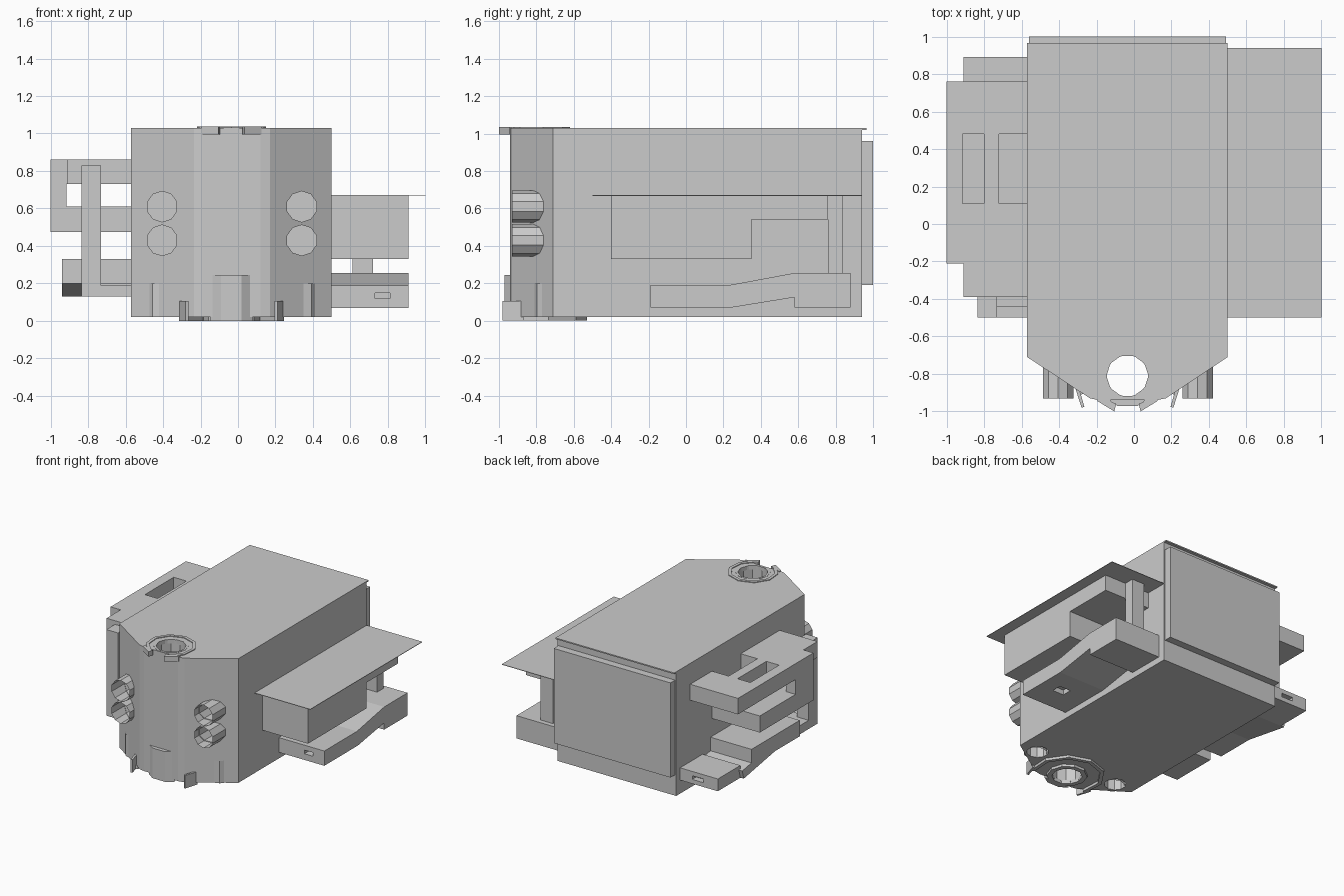
import bpy, bmesh, math
from mathutils import Matrix, Vector

if "Cube" in bpy.data.objects:
    bpy.data.objects.remove(bpy.data.objects["Cube"])

CX, CY = -0.035, -0.81   # axis of the vertical bore


def make(name, bm):
    bmesh.ops.recalc_face_normals(bm, faces=bm.faces)
    me = bpy.data.meshes.new(name)
    bm.to_mesh(me)
    bm.free()
    ob = bpy.data.objects.new(name, me)
    bpy.context.collection.objects.link(ob)
    return ob


def prism(name, pts, lo, hi, axis='Z'):
    """Extrude an outline: (x, y) along Z or (y, z) along X."""
    bm = bmesh.new()
    place = (lambda p, t: (p[0], p[1], t)) if axis == 'Z' else (lambda p, t: (t, p[0], p[1]))
    a = [bm.verts.new(place(p, lo)) for p in pts]
    b = [bm.verts.new(place(p, hi)) for p in pts]
    bm.faces.new(a)
    bm.faces.new(b)
    for i in range(len(pts)):
        j = (i + 1) % len(pts)
        bm.faces.new((a[i], a[j], b[j], b[i]))
    return make(name, bm)


def box(name, x0, x1, y0, y1, z0, z1):
    return prism(name, [(x0, y0), (x1, y0), (x1, y1), (x0, y1)], z0, z1)


def tube(name, start, end, r, caps=False, sides=10):
    bm = bmesh.new()
    s, e = Vector(start), Vector(end)
    rot = (e - s).to_track_quat('Z', 'Y').to_matrix().to_4x4()
    bmesh.ops.create_cone(bm, cap_ends=caps, segments=sides, radius1=r, radius2=r,
                          depth=(e - s).length, matrix=Matrix.Translation((s + e) / 2) @ rot)
    return make(name, bm)


def cut(target, cutters):
    bpy.context.view_layer.objects.active = target
    for c in cutters:
        m = target.modifiers.new('cut', 'BOOLEAN')
        m.operation, m.solver, m.object = 'DIFFERENCE', 'EXACT', c
        bpy.ops.object.modifier_apply(modifier=m.name)
        bpy.data.objects.remove(c)


def arc(name, r0, r1, a0, a1, n, z0, z1):
    """Faceted ring segment around the bore."""
    ang = [math.radians(a0 + (a1 - a0) * i / n) for i in range(n + 1)]
    pts = [(CX + r1 * math.cos(t), CY + r1 * math.sin(t)) for t in ang]
    pts += [(CX + r0 * math.cos(t), CY + r0 * math.sin(t)) for t in reversed(ang)]
    return prism(name, pts, z0, z1)


# Main hull with a tapered nose, pierced by the bore and tube mouths
nose = [(0.5, -0.71), (0.17, -0.93), (0.12, -0.94), (-0.19, -0.94), (-0.235, -0.93), (-0.57, -0.71)]
hull = prism("hull", nose + [(-0.57, 0.94), (0.5, 0.94)], 0.02, 1.02)
roof = prism("roof", nose + [(-0.57, 0.965), (0.5, 0.965)], 1.02, 1.03)
cut(roof, [tube("c", (CX, CY, 0.9), (CX, CY, 1.2), 0.115, True)])
cutters = [tube("c", (CX, CY, -0.2), (CX, CY, 1.2), 0.115, True)]
for x in (-0.405, 0.34):
    for z in (0.61, 0.43):
        cutters.append(tube("c", (x, -1.1, z), (x, -0.70, z), 0.082, True))
        tube("front_tube", (x, -0.93, z), (x, -0.70, z), 0.086)
    cutters.append(tube("c", (x, -0.70, -0.1), (x, -0.70, 0.2), 0.082, True))
    tube("bottom_tube", (x, -0.725, 0.02), (x, -0.725, 0.2), 0.088)
cut(hull, cutters)
box("back_panel", -0.56, 0.49, 0.93, 1.0, 0.19, 0.96)

# Collars, clips and fins around the bore
arc("top_collar", 0.112, 0.13, 0, 360, 10, 1.0, 1.032)
arc("top_ring", 0.165, 0.19, -62, 242, 8, 0.995, 1.036)
arc("bottom_collar", 0.112, 0.15, 0, 360, 10, 0.0, 0.03)
arc("bottom_ring", 0.25, 0.28, -22, 202, 6, 0.0, 0.03)
prism("nose_spout", [(-0.15, -0.93), (-0.09, -0.97), (0.02, -0.97), (0.08, -0.93)], 0.0, 0.245)
for s in (-1, 1):
    prism("top_clip", [(CX + s * a, b) for a, b in
                       ((0.06, -0.96), (0.07, -1.0), (0.16, -0.945), (0.16, -0.92))], 0.995, 1.036)
    prism("bottom_fin", [(CX + s * a, b) for a, b in
                         ((0.23, -0.975), (0.245, -0.98), (0.28, -0.87), (0.26, -0.87))], 0.0, 0.105)

# Right side: thin shelf, stepped block, post and bent arm
box("right_shelf", 0.5, 1.0, -0.5, 0.94, 0.668, 0.672)
prism("right_block", [(-0.4, 0.33), (0.35, 0.33), (0.35, 0.54), (0.76, 0.54), (0.76, 0.668), (-0.4, 0.668)],
      0.49, 0.91, 'X')
box("right_post", 0.61, 0.72, 0.76, 0.84, 0.24, 0.668)
arm = prism("right_arm", [(-0.19, 0.07), (0.24, 0.07), (0.58, 0.125), (0.58, 0.07), (0.88, 0.07),
                          (0.88, 0.255), (0.58, 0.255), (0.23, 0.19), (-0.19, 0.19)], 0.49, 0.91, 'X')
cut(arm, [box("c", 0.73, 0.81, -0.3, -0.13, 0.12, 0.15),
          box("c", 0.68, 0.78, 0.0, 0.08, 0.0, 0.11)])

# Left side: slotted upper slab, middle block and upright between them
slab = prism("left_upper_slab", [(-0.56, -0.39), (-0.91, -0.39), (-0.91, -0.21), (-1, -0.21),
                                 (-1, 0.76), (-0.56, 0.76)], 0.73, 0.86)
cut(slab, [box("c", -0.915, -0.80, 0.11, 0.48, 0.6, 1),
           box("c", -0.72, -0.57, 0.11, 0.48, 0.6, 1)])
box("left_middle_block", -1.0, -0.56, -0.21, 0.48, 0.475, 0.61)
box("left_upright", -1.0, -0.915, -0.21, 0.02, 0.61, 0.73)

# Left side: front post, foot and lower arm
box("left_post", -0.835, -0.73, -0.5, -0.385, 0.13, 0.83)
box("left_foot", -0.73, -0.56, -0.5, -0.44, 0.13, 0.19)
box("left_foot_arm", -0.835, -0.56, -0.44, -0.12, 0.13, 0.2)
prism("left_lower_arm", [(-0.12, 0.2), (0.2, 0.2), (0.6, 0.13), (0.62, 0.2), (0.5, 0.22), (0.5, 0.33),
                         (-0.12, 0.33)], -0.94, -0.56, 'X')
rear = box("left_rear_box", -0.91, -0.56, 0.6, 0.89, 0.13, 0.23)
cut(rear, [box("c", -0.78, -0.68, 0.84, 1.0, 0.165, 0.195)])
